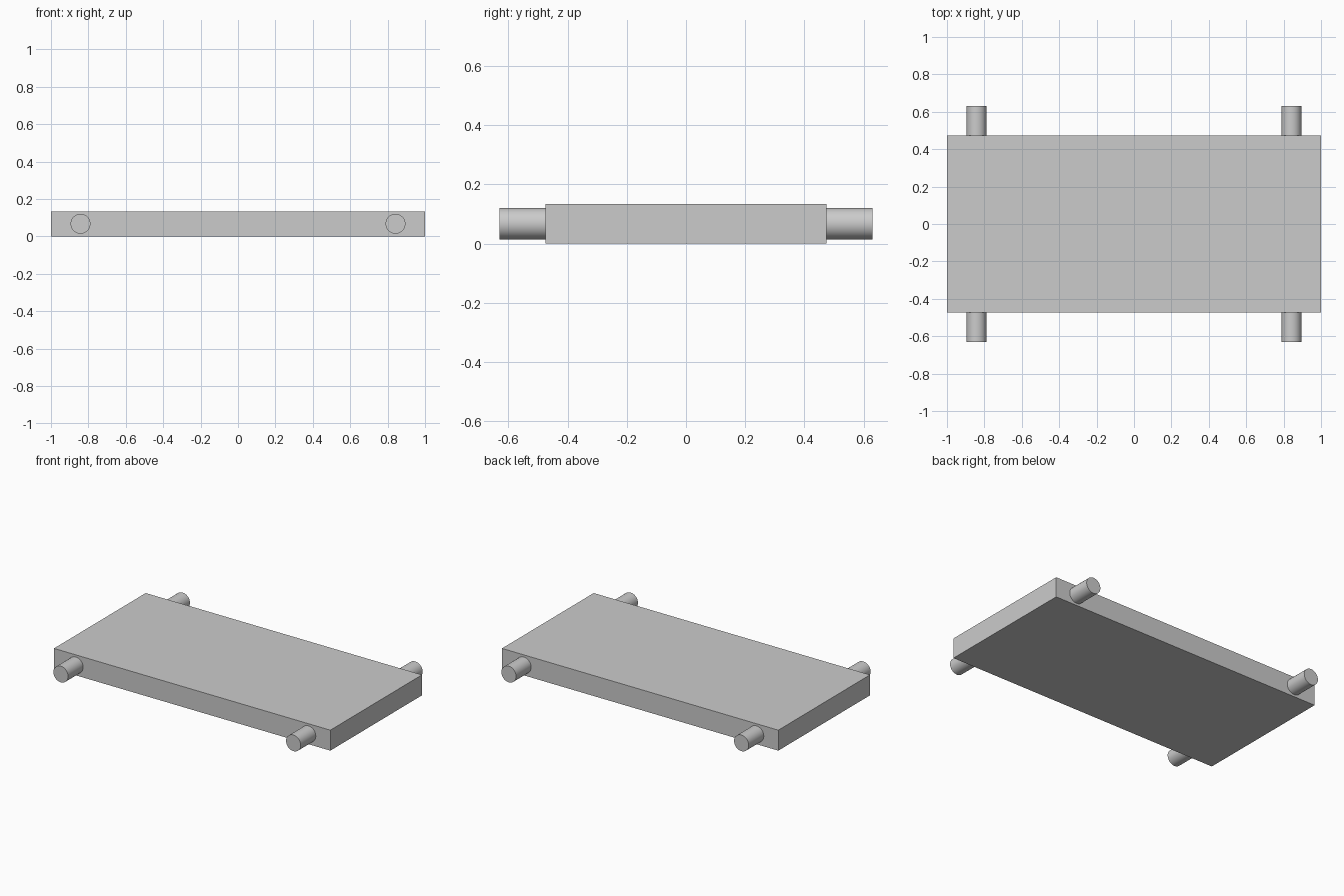
import bpy
import math

cube = bpy.data.objects.get("Cube")
if cube:
    bpy.data.objects.remove(cube, do_unlink=True)

HALF_LENGTH, HALF_WIDTH, HEIGHT = 1.0, 0.474, 0.134
PIN_X, PIN_END, PIN_RADIUS = 0.842, 0.63, 0.053

grey = bpy.data.materials.new("plain_grey")
grey.use_nodes = True
colour = (0.6, 0.6, 0.6, 1)
grey.diffuse_color = colour
grey.node_tree.nodes["Principled BSDF"].inputs["Base Color"].default_value = colour

# Flat rectangular slab
bpy.ops.mesh.primitive_cube_add(size=2, location=(0, 0, HEIGHT / 2))
slab = bpy.context.object
slab.name = "slab"
slab.scale = (HALF_LENGTH, HALF_WIDTH, HEIGHT / 2)
bpy.ops.object.transform_apply(location=False, rotation=False, scale=True)
slab.data.materials.append(grey)

# Round pin standing out of the long sides near each corner
for end, sy in (("front", -1), ("back", 1)):
    for side, sx in (("left", 1), ("right", -1)):
        bpy.ops.mesh.primitive_cylinder_add(
            vertices=48, radius=PIN_RADIUS, depth=PIN_END - HALF_WIDTH,
            location=(sx * PIN_X, sy * (PIN_END + HALF_WIDTH) / 2, HEIGHT / 2),
            rotation=(math.pi / 2, 0, 0))
        pin = bpy.context.object
        pin.name = f"{end}_{side}_pin"
        pin.data.materials.append(grey)
        bpy.ops.object.shade_smooth_by_angle(angle=math.radians(40))
